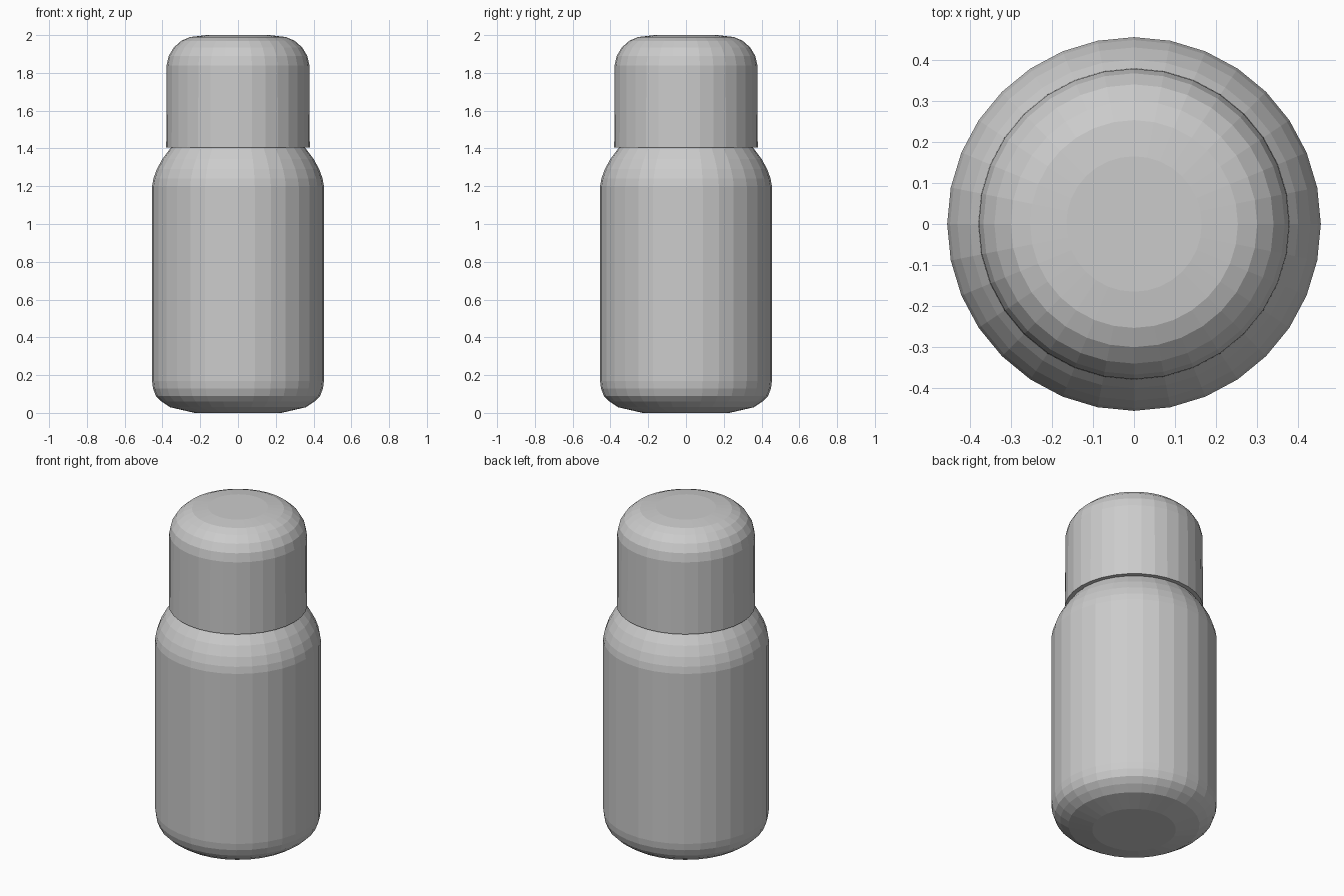
import bpy
import bmesh
from math import tau
from mathutils import Vector

cube = bpy.data.objects.get("Cube")
if cube:
    bpy.data.objects.remove(cube, do_unlink=True)

SIDES = 32

grey = bpy.data.materials.new("plain_grey")
grey.use_nodes = True
colour = (0.6, 0.6, 0.6, 1)
grey.diffuse_color = colour
grey.node_tree.nodes["Principled BSDF"].inputs["Base Color"].default_value = colour


def lathe(name, profile):
    """Turn a (radius, height) profile around z, listed from bottom to top."""
    bm = bmesh.new()
    verts = [bm.verts.new((r, 0, z)) for r, z in profile]
    edges = [bm.edges.new(pair) for pair in zip(verts, verts[1:])]
    bmesh.ops.spin(bm, geom=verts + edges, cent=Vector(), axis=(0, 0, 1),
                   angle=tau, steps=SIDES, use_merge=True)
    bmesh.ops.remove_doubles(bm, verts=bm.verts, dist=0.0005)
    # Close both ends with flat discs
    bmesh.ops.holes_fill(bm, edges=[e for e in bm.edges if e.is_boundary], sides=0)
    bmesh.ops.recalc_face_normals(bm, faces=bm.faces)
    mesh = bpy.data.meshes.new(name)
    bm.to_mesh(mesh)
    bm.free()
    mesh.materials.append(grey)
    obj = bpy.data.objects.new(name, mesh)
    bpy.context.collection.objects.link(obj)
    return obj


# Bottle with rounded base and sloping shoulder
lathe("bottle_body", [
    (0.23, 0), (0.36, 0.03), (0.405, 0.06), (0.435, 0.09), (0.45, 0.13),
    (0.455, 0.17), (0.455, 1.2), (0.448, 1.24), (0.43, 1.29),
    (0.4, 1.345), (0.355, 1.405), (0.34, 1.43)])

# Domed cap with a small overhang at its rim
lathe("bottle_cap", [
    (0.38, 1.405), (0.378, 1.84), (0.367, 1.89), (0.34, 1.935),
    (0.3, 1.97), (0.253, 1.99), (0.165, 2)])
